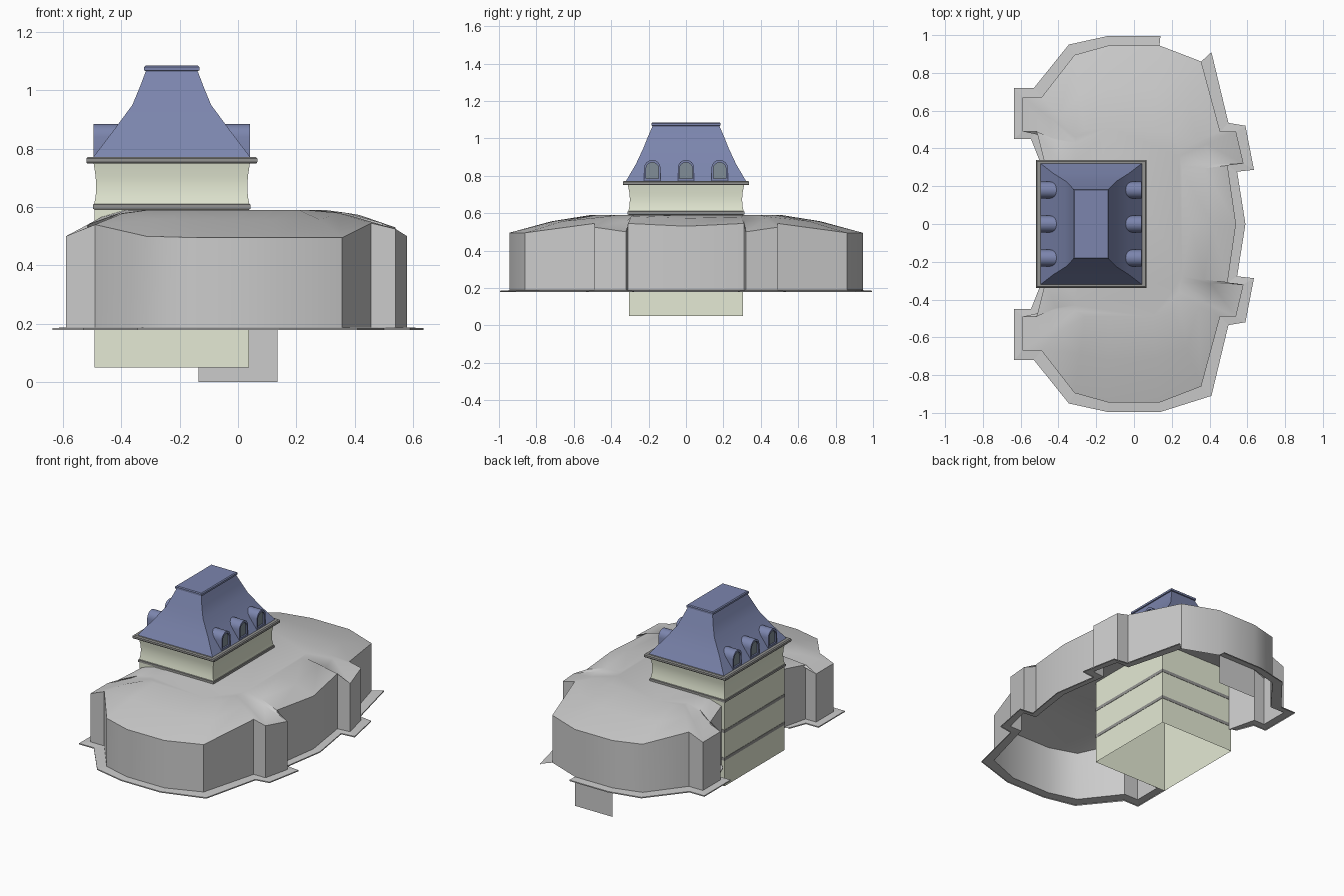
import bpy, bmesh, math

if "Cube" in bpy.data.objects:
    bpy.data.objects.remove(bpy.data.objects["Cube"])

CX = -0.227  # tower centre in x


def material(name, rgb):
    m = bpy.data.materials.new(name)
    m.diffuse_color = (*rgb, 1)
    m.use_nodes = True
    m.node_tree.nodes["Principled BSDF"].inputs["Base Color"].default_value = m.diffuse_color
    return m


BLUE = material("roof_blue", (0.20, 0.235, 0.42))
CREAM = material("wall_cream", (0.78, 0.82, 0.66))
TRIM = material("trim_grey", (0.30, 0.30, 0.29))
GLASS = material("window_slate", (0.22, 0.27, 0.31))


def make(name, bm, mat=None, angle=None):
    me = bpy.data.meshes.new(name)
    bm.to_mesh(me)
    bm.free()
    ob = bpy.data.objects.new(name, me)
    bpy.context.collection.objects.link(ob)
    if mat:
        me.materials.append(mat)
    if angle:
        bpy.ops.object.select_all(action='DESELECT')
        ob.select_set(True)
        bpy.context.view_layer.objects.active = ob
        bpy.ops.object.shade_smooth_by_angle(angle=math.radians(angle))
    return ob


def bridge(bm, a, b, closed):
    n = len(a)
    for i in range(n if closed else n - 1):
        j = (i + 1) % n
        bm.faces.new((a[i], a[j], b[j], b[i]))


# stack of rectangles (half x, half y, z) around the tower axis
def rect_loft(name, levels, mat, bottom=True, top=True, angle=None):
    bm = bmesh.new()
    rings = [[bm.verts.new((CX + sx * hx, sy * hy, z))
              for sx, sy in ((-1, -1), (1, -1), (1, 1), (-1, 1))] for hx, hy, z in levels]
    for a, b in zip(rings, rings[1:]):
        bridge(bm, a, b, True)
    if bottom:
        bm.faces.new(rings[0][::-1])
    if top:
        bm.faces.new(rings[-1])
    return make(name, bm, mat, angle)


# half outlines of the mound, from the slot round the front to the right centre
wall = [(-.47, -.31, .565), (-.515, -.49, .54), (-.59, -.49, .5), (-.59, -.67, .5),
        (-.49, -.67, .54), (-.315, -.895, .5), (-.135, -.945, .495), (.135, -.945, .495),
        (.356, -.86, .495), (.456, -.49, .545), (.54, -.49, .525), (.58, -.32, .5),
        (.495, -.31, .545), (.54, 0, .53)]
flange = [(-.5, -.335), (-.545, -.45), (-.635, -.45), (-.635, -.72), (-.53, -.72),
          (-.345, -.95), (-.14, -.995), (.14, -.995), (.41, -.91), (.5, -.535),
          (.59, -.52), (.635, -.287), (.546, -.277), (.59, 0)]
plateau = [(-.31, -.31), (-.31, -.40), (-.31, -.43), (-.31, -.46), (-.31, -.48),
           (-.26, -.49), (-.13, -.51), (.1, -.49), (.21, -.475), (.235, -.39),
           (.24, -.36), (.25, -.31), (.255, -.28), (.3, 0)]


def full(half):
    return half + [(x, -y, z) for x, y, z in half[-2::-1]]


# mound: wall, rounded shoulder and flat top
Z0 = 0.188
mid = []
for (x, y, z), (px, py) in zip(wall, plateau):
    t = 0.52
    mid.append((x + (px - x) * t, y + (py - y) * t, z + (.59 - z) * t + .012))
bm = bmesh.new()
rings = [[bm.verts.new(p) for p in full(r)] for r in (
    [(x, y, Z0) for x, y, z in wall], wall, mid, [(x, y, .59) for x, y in plateau])]
for a, b in zip(rings, rings[1:]):
    bridge(bm, a, b, False)
bm.faces.new(rings[-1])
make("mound", bm, None, 40)

# ground flange with a thin lip, open at the back
bm = bmesh.new()
loops = [[bm.verts.new(p) for p in full(r)] for r in (
    [(x, y, .178) for x, y in flange], [(x, y, .185) for x, y in flange],
    [(x, y, Z0) for x, y, z in wall])]
gap = len(loops[0]) - 8
for a, b in zip(loops, loops[1:]):
    bridge(bm, a[:gap], b[:gap], False)
    bridge(bm, a[gap:], b[gap:], False)
bmesh.ops.delete(bm, geom=[v for v in bm.verts if not v.link_faces], context='VERTS')
make("mound_flange", bm)

# flap hanging down in the flange gap
bm = bmesh.new()
bm.faces.new([bm.verts.new(p) for p in (
    (.135, .945, 0), (-.135, .945, 0), (-.135, .945, Z0), (.135, .945, Z0))])
make("back_flap", bm)

# tower walls and trim bands
rect_loft("lower_walls", [(.264, .306, .05), (.264, .306, .6)], CREAM, False, False)
rect_loft("upper_walls", [(.266, .308, .61), (.261, .303, .635), (.259, .300, .67),
                          (.261, .302, .705), (.268, .311, .752)], CREAM, False, False, 40)
for i, z in enumerate((.215, .395)):
    rect_loft(f"wall_band_{i}", [(.264, .306, z), (.266, .308, z), (.266, .308, z + .02),
                                 (.264, .306, z + .02)], TRIM, False, False)
rect_loft("sill_band", [(.264, .306, .591), (.27, .312, .594), (.27, .312, .608),
                        (.264, .306, .612)], TRIM, False, False)
rect_loft("cornice", [(.265, .308, .75), (.29, .335, .75), (.293, .338, .754),
                      (.293, .338, .766), (.287, .332, .772), (.26, .31, .772)],
          TRIM, False, False)

# flared roof and cap
rect_loft("roof", [(.27, .322, .77), (.20, .268, .862), (.135, .227, .95),
                   (.110, .203, 1.01), (.088, .178, 1.068)], BLUE, False, True, 40)
rect_loft("roof_cap", [(.088, .178, 1.066), (.095, .185, 1.068), (.095, .185, 1.08),
                       (.089, .179, 1.085)], BLUE)


# arched dormers on both long sides
def arch(r, z0, zc, n=8):
    pts = [(r, z0)] + [(r * math.cos(math.pi * k / n), zc + r * math.sin(math.pi * k / n))
                       for k in range(n + 1)] + [(-r, z0)]
    return pts


outer, inner = arch(.044, .772, .841), arch(.034, .785, .837)
for side in (-1, 1):
    for i, y in enumerate((-.18, 0, .18)):
        tag = f"{'left' if side < 0 else 'right'}_{i}"

        def ring(bm, pts, d):
            return [bm.verts.new((CX + side * d, y + side * u, z)) for u, z in pts]
        bm = bmesh.new()
        rs = [ring(bm, outer, .17), ring(bm, outer, .268), ring(bm, inner, .268),
              ring(bm, inner, .258)]
        for a, b in zip(rs, rs[1:]):
            bridge(bm, b, a, True)
        make("dormer_" + tag, bm, BLUE, 40)
        bm = bmesh.new()
        bm.faces.new(ring(bm, inner, .258))
        make("dormer_window_" + tag, bm, GLASS)

# consistent outward normals on the solid-looking parts
for ob in bpy.data.objects:
    if ob.name in ("mound", "mound_flange"):
        bm = bmesh.new()
        bm.from_mesh(ob.data)
        bmesh.ops.recalc_face_normals(bm, faces=bm.faces)
        if ob.name == "mound" and max(bm.faces, key=lambda f: f.calc_center_median().z).normal.z < 0:
            bmesh.ops.reverse_faces(bm, faces=bm.faces)
        if ob.name == "mound_flange" and sum(f.normal.z for f in bm.faces) < 0:
            bmesh.ops.reverse_faces(bm, faces=bm.faces)
        bm.to_mesh(ob.data)
        bm.free()
